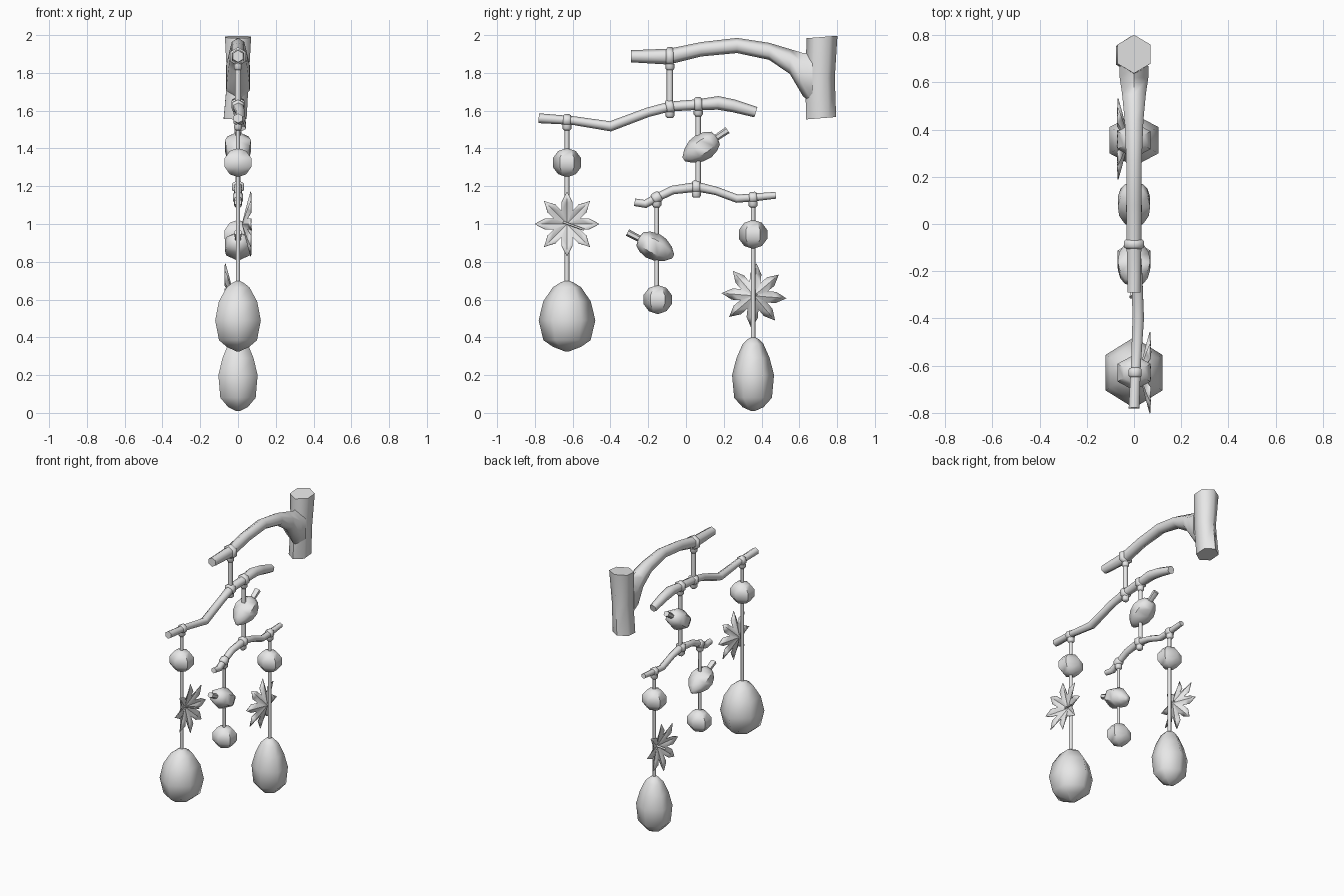
import bpy, bmesh, math
from mathutils import Vector

if "Cube" in bpy.data.objects:
    bpy.data.objects.remove(bpy.data.objects["Cube"])

grey = bpy.data.materials.new("plain grey")
grey.diffuse_color = (0.8, 0.8, 0.8, 1)
grey.use_nodes = True
grey.node_tree.nodes["Principled BSDF"].inputs["Base Color"].default_value = grey.diffuse_color


def finish(bm, name, angle):
    bmesh.ops.recalc_face_normals(bm, faces=bm.faces)
    mesh = bpy.data.meshes.new(name)
    bm.to_mesh(mesh)
    bm.free()
    mesh.materials.append(grey)
    ob = bpy.data.objects.new(name, mesh)
    bpy.context.collection.objects.link(ob)
    bpy.ops.object.select_all(action='DESELECT')
    ob.select_set(True)
    bpy.context.view_layer.objects.active = ob
    bpy.ops.object.shade_smooth_by_angle(angle=math.radians(angle))
    return ob


def loft(name, rows, sides=6, axis=None, angle=65):
    """Rings along a path in the YZ plane; row = (x, y, z, half width in x, half height across)."""
    bm = bmesh.new()
    pts = [Vector(r[:3]) for r in rows]
    rings = []
    for i, (p, row) in enumerate(zip(pts, rows)):
        t = Vector(axis) if axis else pts[min(i + 1, len(pts) - 1)] - pts[max(i - 1, 0)]
        v = Vector((0, t.z, -t.y)).normalized()
        ring = []
        for k in range(sides):
            a = math.pi / 2 + k * math.tau / sides
            ring.append(bm.verts.new(p + Vector((row[3] * math.cos(a), 0, 0)) + v * row[4] * math.sin(a)))
        rings.append(ring)
    for a, b in zip(rings, rings[1:]):
        for k in range(sides):
            n = (k + 1) % sides
            bm.faces.new((a[k], a[n], b[n], b[k]))
    bm.faces.new(rings[0])
    bm.faces.new(rings[-1])
    return finish(bm, name, angle)


def lathe(name, y, profile, widen=1.0, angle=65):
    loft(name, [(0, y, z, r * widen, r) for z, r in profile], axis=(0, 0, 1), angle=angle)


def cord(name, y, z0, z1, r):
    lathe(name, y, [(z0, r), (z1, r)])


def knot(name, y, z, r, slope=0.0, x=0.0):
    """Collar wrapped round a branch, with a small one on the cord below."""
    loft(name + "_wrap", [(x, y + d, z + d * slope, r * k, r * k)
                          for d, k in ((-.02, .8), (-.012, 1), (.012, 1), (.02, .8))])
    lathe(name + "_collar", y, [(z - r - .022, .016), (z - r - .012, .024), (z - r + .01, .024)])


def bead(name, y, z, r=.076):
    prof = [(z - r * math.cos(math.pi * i / 5), max(.004, r * 1.04 * math.sin(math.pi * i / 5)))
            for i in range(6)]
    lathe(name, y, prof, 1.08, angle=50)


def acorn(name, tip, stem):
    a, b = Vector((0, *tip)), Vector((0, *stem))
    shape = [(0, .012), (.11, .042), (.28, .066), (.46, .072), (.62, .06),
             (.73, .04), (.75, .017), (1, .019)]
    loft(name, [(*(a.lerp(b, t)), r * 1.1, r) for t, r in shape], angle=60)


def star(name, y, z, side, turn):
    """Eight pointed petals, folded along the middle, opening to one side in x."""
    bm = bmesh.new()

    def vert(r, a, off, depth):
        ca, sa = math.cos(a), math.sin(a)
        return bm.verts.new((side * depth, y + r * ca - off * sa, z + r * sa + off * ca))

    hub = bm.verts.new((side * .022, y, z))
    step = math.tau / 8
    notch = [vert(.075, turn + (k + .5) * step, 0, .05) for k in range(8)]
    for k in range(8):
        a = turn + k * step
        mid = vert(.115, a, 0, .052)
        tip = vert(.172, a, 0, .068)
        left, right = vert(.115, a, .029, .07), vert(.115, a, -.029, .07)
        for n, e in ((notch[k], left), (notch[k - 1], right)):
            bm.faces.new((hub, n, mid))
            bm.faces.new((n, e, mid))
            bm.faces.new((mid, e, tip))
    ob = finish(bm, name, 20)
    mod = ob.modifiers.new("thickness", 'SOLIDIFY')
    mod.thickness = .004
    mod.offset = 0


# Trunk piece and the main bough growing from it
loft("trunk", [(-.015, .715, 1.56, .07, .08), (0, .71, 1.77, .066, .078), (0, .72, 1.99, .08, .082)],
     axis=(0, -.08, 1))
loft("main_bough", [(0, -.29, 1.888, .032, .032), (0, -.09, 1.886, .036, .042),
                    (0, .08, 1.925, .036, .038), (0, .27, 1.945, .038, .04),
                    (0, .44, 1.914, .046, .045), (0, .55, 1.86, .058, .066),
                    (0, .62, 1.79, .07, .115), (0, .67, 1.775, .072, .135)], axis=(0, 1, 0))

# Hanging branches
loft("middle_branch", [(0, -.78, 1.56, .026, .026), (.008, -.6, 1.548, .024, .023),
                       (.018, -.4, 1.517, .028, .027), (.012, -.2, 1.592, .026, .025),
                       (0, -.085, 1.622, .03, .026), (0, .06, 1.632, .032, .028),
                       (0, .17, 1.641, .036, .036), (0, .25, 1.626, .033, .034),
                       (0, .37, 1.592, .026, .028)])
loft("lower_branch", [(0, -.272, 1.115, .02, .02), (0, -.215, 1.106, .022, .022),
                      (0, -.15, 1.142, .022, .022), (0, -.07, 1.18, .023, .023),
                      (0, .06, 1.197, .026, .026), (0, .16, 1.175, .022, .022),
                      (0, .27, 1.134, .022, .022), (0, .35, 1.14, .022, .021),
                      (0, .475, 1.152, .018, .018)])

# Knots where the cords tie on
knot("bough_knot", -.085, 1.886, .05)
knot("middle_knot_front", -.63, 1.55, .032, -.05, .005)
knot("middle_knot_top", -.085, 1.622, .038, .2)
knot("middle_knot_back", .065, 1.632, .04, .05)
knot("lower_knot_front", -.155, 1.14, .03, .6)
knot("lower_knot_top", .055, 1.197, .036)
knot("lower_knot_back", .355, 1.14, .03, .1)

# Cords
cord("top_cord", -.085, 1.62, 1.85, .017)
cord("front_cord", -.63, .68, 1.53, .012)
cord("middle_cord", .065, 1.19, 1.61, .014)
cord("short_cord", -.155, .6, 1.12, .011)
cord("back_cord", .355, .38, 1.12, .012)

# Beads, acorns and stars
bead("front_bead", -.63, 1.325)
bead("short_bead", -.15, .6)
bead("back_bead", .355, .945)
acorn("upper_acorn", (-.012, 1.342), (.22, 1.497))
acorn("lower_acorn", (-.068, .828), (-.31, .955))
star("front_star", -.63, 1.0, 1, 0.0)
star("back_star", .36, .62, -1, -.08)
loft("front_star_stem", [(.03, -.65, 1.01, .006, .006), (.07, -.54, .97, .006, .006)])
loft("back_star_stem", [(-.07, .33, .6, .006, .006), (-.02, .375, .63, .006, .006)])

# Egg-shaped weights
lathe("large_weight", -.63, [(.325, .01), (.35, .075), (.385, .125), (.49, .15), (.59, .126),
                             (.665, .075), (.69, .035), (.7, .01)], .93)
lathe("small_weight", .355, [(.01, .01), (.03, .055), (.08, .1), (.2, .111), (.29, .088),
                             (.365, .055), (.39, .03), (.4, .01)], 1.08)
